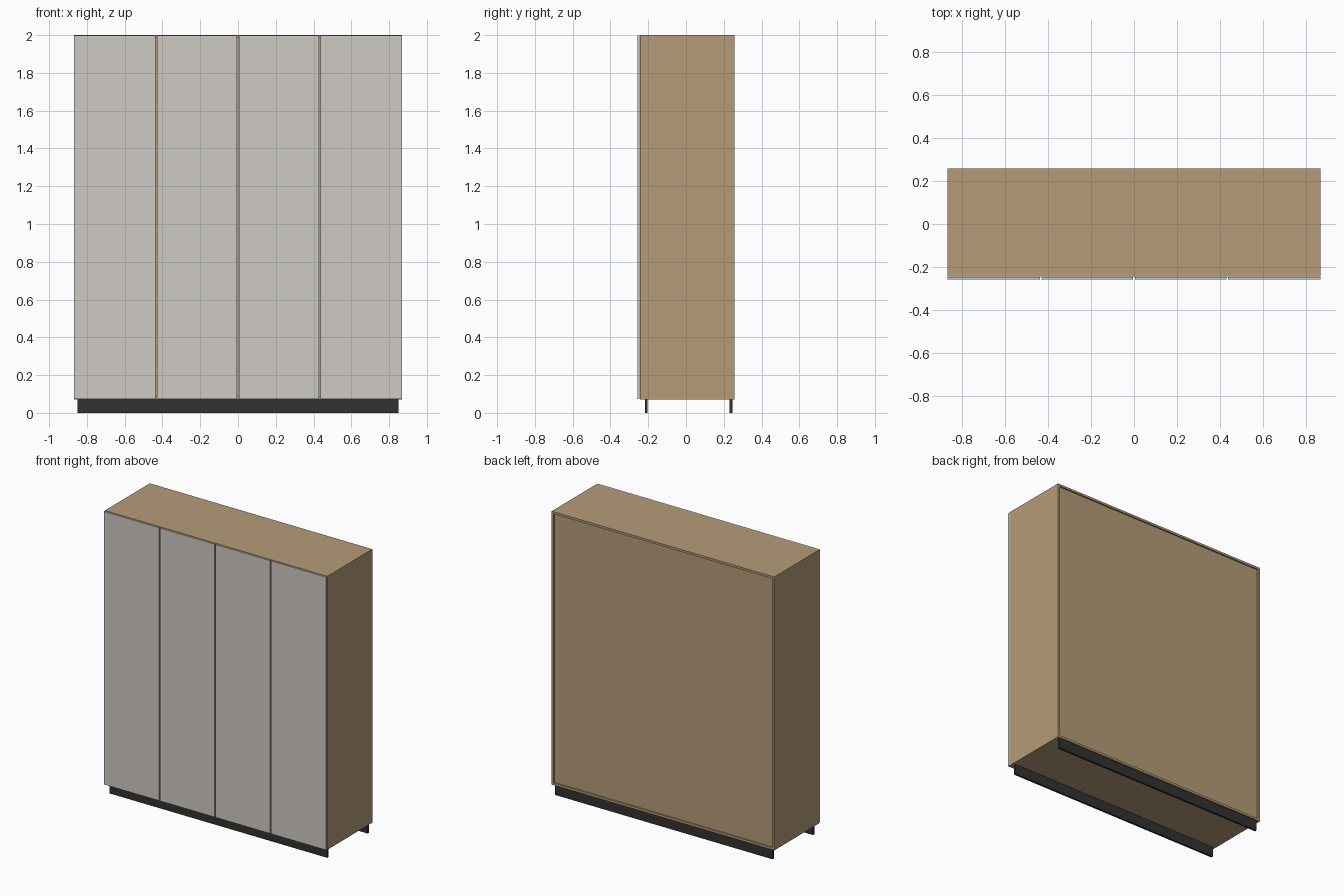
import bpy

if "Cube" in bpy.data.objects:
    bpy.data.objects.remove(bpy.data.objects["Cube"])

W, D, H = 0.868, 0.257, 2.0      # half width, half depth, height
Z0 = 0.072                       # underside of the carcass
T = 0.016                        # board thickness
FRONT = -0.244                   # front edge of the carcass


def material(name, rgb):
    m = bpy.data.materials.new(name)
    m.diffuse_color = (*rgb, 1)
    m.use_nodes = True
    m.node_tree.nodes["Principled BSDF"].inputs["Base Color"].default_value = m.diffuse_color
    return m


wood = material("wood", (0.46, 0.33, 0.19))
light = material("door_finish", (0.62, 0.59, 0.55))
dark = material("dark_base", (0.033, 0.032, 0.031))


def board(name, x, y, z, mat):
    """Box spanning the given (min, max) ranges."""
    bpy.ops.mesh.primitive_cube_add(size=1)
    ob = bpy.context.object
    ob.name = name
    ob.location = [(a + b) / 2 for a, b in (x, y, z)]
    ob.scale = [b - a for a, b in (x, y, z)]
    bpy.ops.object.transform_apply(location=False, rotation=False, scale=True)
    ob.data.materials.append(mat)
    return ob


# Carcass: sides, top, bottom, centre divider and recessed back
inner = (-W + T, W - T)
depth = (FRONT, D)
board("left_side", (-W, -W + T), depth, (Z0, H), wood)
board("right_side", (W - T, W), depth, (Z0, H), wood)
board("top_panel", inner, depth, (H - T, H), wood)
board("bottom_panel", inner, depth, (Z0, Z0 + T), wood)
board("back_panel", inner, (D - 0.018, D - 0.010), (Z0 + T, H - T), wood)
board("centre_divider", (-T / 2, T / 2), (FRONT + 0.01, D - 0.018),
      (Z0 + T, H - T), wood)

# Four flat doors with narrow gaps
gap = 0.008
pitch = 2 * W / 4
for i in range(4):
    x0 = -W + i * pitch + (gap / 2 if i > 0 else 0.001)
    x1 = -W + (i + 1) * pitch - (gap / 2 if i < 3 else 0.001)
    board(f"door_{i + 1}", (x0, x1), (-D, FRONT - 0.002),
          (Z0 + 0.002, H - 0.002), light)

# Plinth boards, front and back
board("front_plinth", (-0.849, 0.849), (-0.218, -0.203), (0, Z0), dark)
board("back_plinth", (-0.849, 0.849), (0.231, 0.246), (0, Z0), dark)
